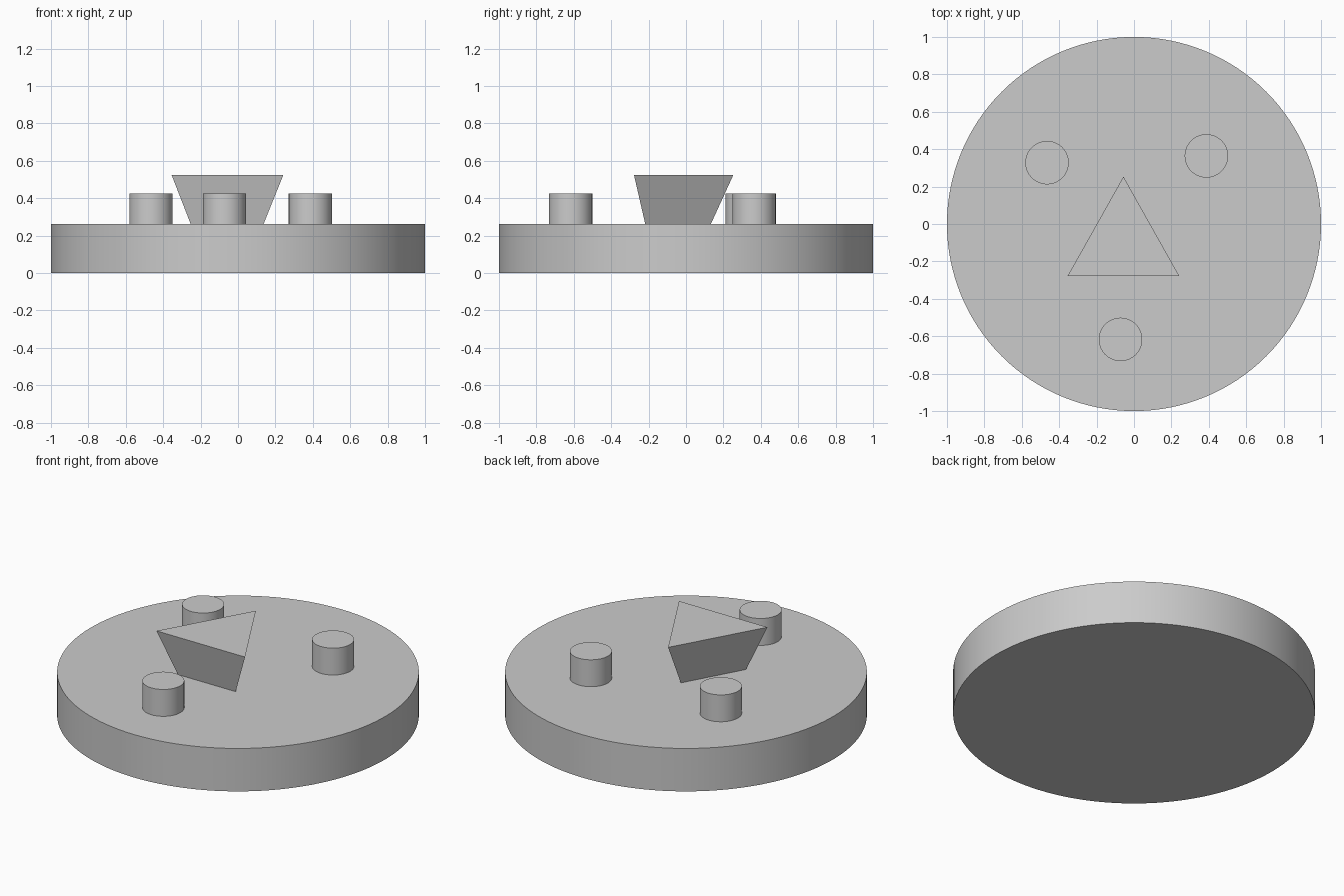
import bpy
import bmesh
from math import radians

cube = bpy.data.objects.get("Cube")
if cube:
    bpy.data.objects.remove(cube, do_unlink=True)

BASE_TOP = 0.262
PEG_TOP = 0.426
WEDGE_TOP = 0.524

grey = bpy.data.materials.new("plain_grey")
grey.use_nodes = True
grey.diffuse_color = (0.6, 0.6, 0.6, 1)
grey.node_tree.nodes["Principled BSDF"].inputs["Base Color"].default_value = grey.diffuse_color


def cylinder(name, x, y, bottom, top, radius, sides):
    bpy.ops.mesh.primitive_cylinder_add(
        vertices=sides, radius=radius, depth=top - bottom,
        location=(x, y, (bottom + top) / 2))
    obj = bpy.context.object
    obj.name = name
    obj.data.materials.append(grey)
    bpy.ops.object.shade_smooth_by_angle(angle=radians(30))
    return obj


def loft(name, lower, upper):
    """Solid between two matching (x, y, z) outlines."""
    bm = bmesh.new()
    low = [bm.verts.new(p) for p in lower]
    high = [bm.verts.new(p) for p in upper]
    bm.faces.new(low[::-1])
    bm.faces.new(high)
    for i in range(len(low)):
        j = (i + 1) % len(low)
        bm.faces.new((low[i], low[j], high[j], high[i]))
    bmesh.ops.recalc_face_normals(bm, faces=bm.faces)
    mesh = bpy.data.meshes.new(name)
    bm.to_mesh(mesh)
    bm.free()
    mesh.materials.append(grey)
    obj = bpy.data.objects.new(name, mesh)
    bpy.context.collection.objects.link(obj)
    return obj


def triangle(left, right, front, back, z):
    return [(left, front, z), (right, front, z), ((left + right) / 2, back, z)]


# Round base plate
cylinder("base_disc", 0, 0, 0, BASE_TOP, 1, 128)

# Three short pegs around the centre
pegs = {
    "front_peg": (-0.072, -0.617),
    "back_left_peg": (0.387, 0.364),
    "back_right_peg": (-0.465, 0.328),
}
for name, (x, y) in pegs.items():
    cylinder(name, x, y, BASE_TOP, PEG_TOP, 0.116, 64)

# Triangular block that widens upwards
loft("flared_triangle_block",
     triangle(-0.253, 0.137, -0.218, 0.133, BASE_TOP),
     triangle(-0.355, 0.242, -0.278, 0.253, WEDGE_TOP))
